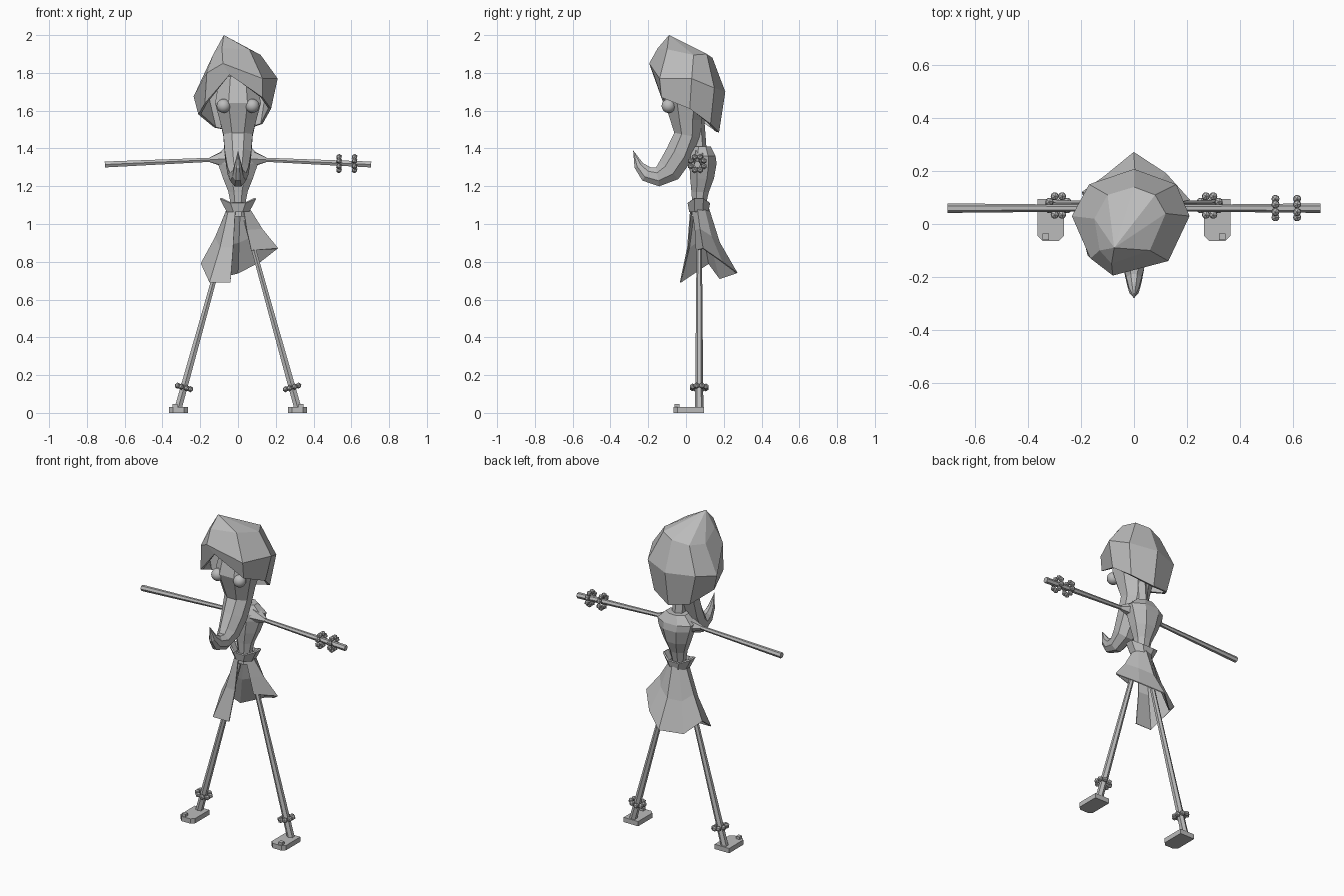
import bpy
import bmesh
from math import cos, sin, pi
from mathutils import Vector, Matrix

if "Cube" in bpy.data.objects:
    bpy.data.objects.remove(bpy.data.objects["Cube"], do_unlink=True)

GREY = (0.5, 0.5, 0.5, 1.0)
grey = bpy.data.materials.new("plain grey")
grey.use_nodes = True
grey.diffuse_color = GREY
grey.node_tree.nodes["Principled BSDF"].inputs["Base Color"].default_value = GREY


def finish(name, bm, smooth=False):
    """Turn a bmesh into a named grey object."""
    bmesh.ops.recalc_face_normals(bm, faces=bm.faces)
    mesh = bpy.data.meshes.new(name)
    for face in bm.faces:
        face.smooth = smooth
    bm.to_mesh(mesh)
    bm.free()
    mesh.materials.append(grey)
    obj = bpy.data.objects.new(name, mesh)
    bpy.context.scene.collection.objects.link(obj)
    return obj


def loft(name, rings, closed=True, caps=True, tip=None):
    """Bridge rings of points with faces; a tip closes the last ring."""
    bm = bmesh.new()
    rows = [[bm.verts.new(p) for p in ring] for ring in rings]
    count = len(rows[0])
    spans = range(count if closed else count - 1)
    for low, high in zip(rows, rows[1:]):
        for i in spans:
            j = (i + 1) % count
            bm.faces.new((low[i], low[j], high[j], high[i]))
    if tip:
        point = bm.verts.new(tip)
        for i in spans:
            bm.faces.new((rows[-1][i], rows[-1][(i + 1) % count], point))
    if caps:
        bm.faces.new(rows[0])
        if not tip:
            bm.faces.new(rows[-1])
    return finish(name, bm)


def ellipse(center, u, v, sides=8):
    angles = [2 * pi * (i + 0.5) / sides for i in range(sides)]
    return [Vector(center) + Vector(u) * cos(a) + Vector(v) * sin(a) for a in angles]


def axes(direction):
    d = Vector(direction).normalized()
    u = d.cross(Vector((0, 1, 0))).normalized()
    return u, d.cross(u)


def rod(name, a, b, ra, rb, sides=6):
    u, v = axes(Vector(b) - Vector(a))
    return loft(name, [ellipse(a, u * ra, v * ra, sides), ellipse(b, u * rb, v * rb, sides)])


def bead_ring(name, center, direction, radius=0.038, bead=0.017, count=8):
    u, v = axes(direction)
    bm = bmesh.new()
    for p in ellipse(center, u * radius, v * radius, count):
        bmesh.ops.create_icosphere(bm, subdivisions=1, radius=bead, matrix=Matrix.Translation(p))
    return finish(name, bm)


def thicken(obj, amount, offset):
    mod = obj.modifiers.new("thickness", "SOLIDIFY")
    mod.thickness = amount
    mod.offset = offset


# Torso: height, depth position, half width, half depth
torso = [(1.04, .065, .05, .04), (1.11, .07, .043, .04), (1.17, .075, .055, .05),
         (1.24, .085, .085, .068), (1.32, .09, .115, .078), (1.36, .09, .125, .072),
         (1.41, .085, .07, .05)]
loft("torso", [ellipse((0, y, z), (hx, 0, 0), (0, hy, 0)) for z, y, hx, hy in torso])
rod("neck", (0, .07, 1.38), (0, .055, 1.58), .04, .04)

# Belt: flared cup rising to a point at each side
belt_low = ellipse((0, .068, 1.065), (.06, 0, 0), (0, .05, 0))
belt_top = ellipse((0, .068, 1.095), (.1, 0, 0), (0, .06, 0))
for p in belt_top:
    p.z += abs(p.x) * .45
thicken(loft("belt", [belt_low, belt_top], caps=False), .01, 0)

# Wrap skirt, open at the front with an uneven hem
hem = [(-.04, -.03, .69), (-.15, -.03, .69), (-.195, .12, .79), (-.11, .18, .71),
       (0, .27, .74), (.12, .19, .8), (.21, .09, .87), (.07, .055, .86)]
waist = []
for i in range(len(hem)):
    a = 2 * pi * i / len(hem)
    waist.append(Vector((-.05 * sin(a + .25), .07 - .045 * cos(a + .25), 1.1)))
middle = [w.lerp(Vector(h), .55) for w, h in zip(waist, hem)]
for p in middle:
    p.x *= .92
    p.y = .07 + (p.y - .07) * .82
thicken(loft("skirt", [waist, middle, hem], closed=False, caps=False), .006, 0)

# Head flowing into a curled trunk: y, z, half width, half depth
face = [(.02, 1.78, .1, .1), (0, 1.64, .125, .115), (0, 1.55, .1, .085),
        (.005, 1.47, .08, .07), (-.035, 1.37, .072, .075), (-.09, 1.285, .058, .07),
        (-.15, 1.25, .044, .052), (-.21, 1.265, .03, .042), (-.25, 1.31, .019, .026)]
tip = Vector((0, -.28, 1.39))
spine = [Vector((0, y, z)) for y, z, w, d in face] + [tip]
rings = []
for i, (y, z, w, d) in enumerate(face):
    along = (spine[i + 1] - spine[max(i - 1, 0)]).normalized()
    if i < 3:
        along = Vector((0, 0, -1))
    across = along.cross(Vector((1, 0, 0)))
    rings.append(ellipse(spine[i], (w * 1.05, 0, 0), across * d * 1.06))
loft("head_and_trunk", rings, tip=tip)

# Faceted hair shell: hem, widest crease, crown, peak
hair_hem = [(-.045, -.17, 1.79), (.13, -.13, 1.67), (.175, .02, 1.61), (.13, .13, 1.53),
            (0, .175, 1.485), (-.125, .14, 1.51), (-.21, .02, 1.58), (-.175, -.12, 1.64)]
hair_crease = [(-.08, -.195, 1.85), (.13, -.14, 1.77), (.21, .03, 1.77), (.16, .15, 1.72),
               (0, .208, 1.7), (-.17, .15, 1.7), (-.235, .03, 1.675), (-.165, -.13, 1.8)]
hair_crown = [(-.085, -.15, 1.93), (.06, -.1, 1.925), (.12, .04, 1.895), (.08, .11, 1.9),
              (0, .14, 1.88), (-.1, .11, 1.86), (-.15, .02, 1.85), (-.13, -.1, 1.9)]
hair = loft("hair", [hair_hem, hair_crease, hair_crown], caps=False, tip=(-.075, -.09, 2))
thicken(hair, .015, -1)

for side, label in ((1, "left"), (-1, "right")):
    # Eye
    bm = bmesh.new()
    bmesh.ops.create_uvsphere(bm, u_segments=20, v_segments=12, radius=.037,
                              matrix=Matrix.Translation((side * .076, -.092, 1.625)))
    finish(label + "_eye", bm, smooth=True)

    # Arm with a short shoulder cone
    rod(label + "_shoulder", (side * .07, .075, 1.345), (side * .15, .06, 1.34), .05, .014)
    rod(label + "_arm", (side * .1, .06, 1.342), (side * .705, .06, 1.315), .012, .018)

    # Leg and anklet
    hip, ankle = Vector((side * .04, .07, 1.02)), Vector((side * .318, .07, .02))
    rod(label + "_leg", hip, ankle, .013, .022)
    bead_ring(label + "_anklet", hip.lerp(ankle, .885), ankle - hip)

    # Foot plate with clipped toe corners
    outline = [(-.05, .095), (.05, .095), (.05, -.045), (.03, -.065), (-.03, -.065), (-.05, -.045)]
    loft(label + "_foot", [[(side * .315 + x, y, z) for x, y in outline] for z in (0, .03)])

    # Toe stud
    bm = bmesh.new()
    bmesh.ops.create_cube(bm, size=.025, matrix=Matrix.Translation((side * .334, -.048, .034)))
    finish(label + "_toe_stud", bm)

# Bead bracelets on the left arm only
for name, x in (("inner_bracelet", .535), ("outer_bracelet", .617)):
    bead_ring(name, (x, .06, 1.32), (1, 0, 0))
